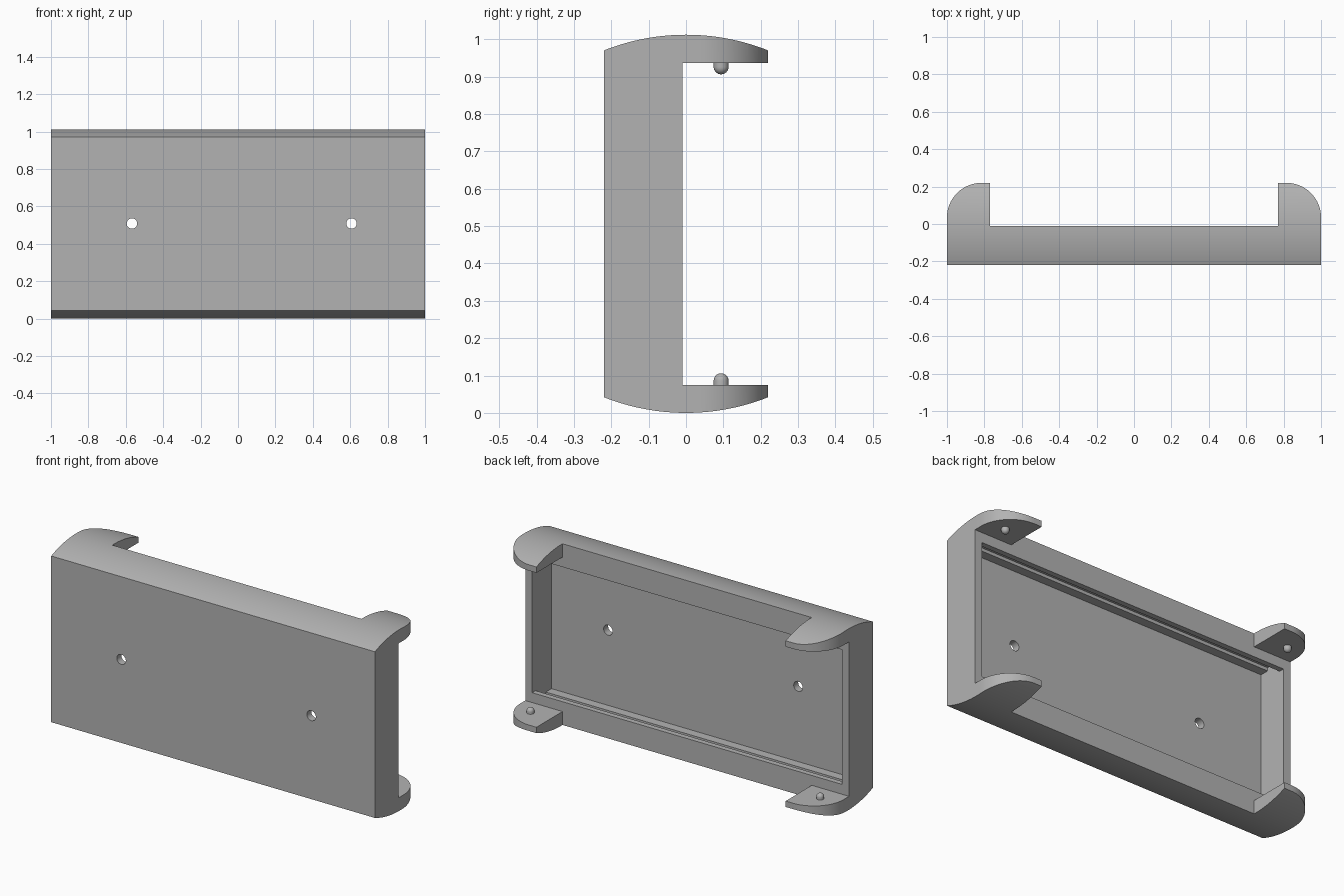
import bpy, bmesh, math
from mathutils import Vector

cube = bpy.data.objects.get("Cube")
if cube:
    bpy.data.objects.remove(cube, do_unlink=True)

# Single grey plastic material
grey = bpy.data.materials.new("grey plastic")
grey.use_nodes = True
tone = (0.45, 0.45, 0.45, 1)
grey.diffuse_color = tone
grey.node_tree.nodes["Principled BSDF"].inputs["Base Color"].default_value = tone

H = 1.012          # total height
MID = H / 2
BACK = -0.01       # rear plane of the tray
FRONT = -0.22


def prism(name, points, start, end, axis):
    """Extrude a 2D outline: axis X takes (y, z), Y takes (x, z), Z takes (x, y)."""
    place = {"X": lambda a, b, t: (t, a, b),
             "Y": lambda a, b, t: (a, t, b),
             "Z": lambda a, b, t: (a, b, t)}[axis]
    bm = bmesh.new()
    face = bm.faces.new([bm.verts.new(place(a, b, start)) for a, b in points])
    new = bmesh.ops.extrude_face_region(bm, geom=[face])["geom"]
    shift = Vector(place(0, 0, end - start))
    bmesh.ops.translate(bm, vec=shift, verts=[v for v in new if isinstance(v, bmesh.types.BMVert)])
    bmesh.ops.recalc_face_normals(bm, faces=bm.faces)
    return add(name, bm)


def add(name, bm):
    mesh = bpy.data.meshes.new(name)
    bm.to_mesh(mesh)
    bm.free()
    mesh.materials.append(grey)
    obj = bpy.data.objects.new(name, mesh)
    bpy.context.collection.objects.link(obj)
    return obj


def rect(a0, a1, b0, b1):
    return [(a0, b0), (a1, b0), (a1, b1), (a0, b1)]


def circle(a, b, r, n=24):
    return [(a + r * math.cos(2 * math.pi * i / n), b + r * math.sin(2 * math.pi * i / n))
            for i in range(n)]


def combine(obj, cutter, operation="DIFFERENCE"):
    """Apply a boolean and discard its helper object."""
    cutter.hide_render = True
    mod = obj.modifiers.new("cut", "BOOLEAN")
    mod.operation, mod.solver, mod.object = operation, "EXACT", cutter
    graph = bpy.context.evaluated_depsgraph_get()
    mesh = bpy.data.meshes.new_from_object(obj.evaluated_get(graph))
    obj.modifiers.clear()
    obj.data = mesh
    bpy.data.objects.remove(cutter, do_unlink=True)


def smooth(obj):
    bpy.ops.object.select_all(action="DESELECT")
    obj.select_set(True)
    bpy.context.view_layer.objects.active = obj
    bpy.ops.object.shade_smooth_by_angle(angle=math.radians(30))


# Side profile with bowed top and bottom
R, N = 0.597, 32
bow = [(FRONT + 0.44 * i / N) for i in range(N + 1)]
low = [(y, R - math.sqrt(R * R - y * y)) for y in bow]
body = prism("bracket_body", low + [(y, H - z) for y, z in reversed(low)], -1, 1, "X")

# Plan outline: straight tray with a rounded lug at each end
RC = 0.185
corner = [(0.815 + RC * math.cos(a), 0.035 + RC * math.sin(a))
          for a in (math.pi / 2 * i / 20 for i in range(21))]
half = [(1, -0.5)] + corner + [(0.77, 0.22), (0.77, BACK)]
plan = half + [(-x, y) for x, y in reversed(half)]
combine(body, prism("plan_outline", plan, -0.2, 1.2, "Z"), "INTERSECT")

# Open space between the upper and lower lugs
combine(body, prism("lug_gap", rect(BACK, 0.5, 0.075, H - 0.075), -1.2, 1.2, "X"))

# Rear pocket with a lip, a groove and an inner shelf on its long sides
pocket_low = [(0.05, 0.13), (-0.04, 0.13), (-0.04, 0.07), (-0.13, 0.07),
              (-0.13, 0.088), (-0.18, 0.088)]
pocket = pocket_low + [(y, H - z) for y, z in reversed(pocket_low)]
combine(body, prism("pocket", pocket, -0.957, 0.957, "X"))

# Screw holes
for x in (-0.567, 0.607):
    combine(body, prism("screw_hole", circle(x, 0.508, 0.028), -0.4, -0.1, "Y"))
smooth(body)

# Round-nosed locating pegs on the inner faces of the lugs
PEG = 0.02
for level, up in (("lower", 1), ("upper", -1)):
    for side, sx in (("left", 1), ("right", -1)):
        bm = bmesh.new()
        bmesh.ops.create_uvsphere(bm, u_segments=24, v_segments=16, radius=PEG)
        for v in bm.verts:
            if v.co.z < -0.001:      # lower half becomes a straight shank
                v.co.xy = v.co.xy.normalized() * PEG if v.co.xy.length > 0.001 else (0, 0)
                v.co.z = -0.02
            v.co.z = MID + up * (0.086 + v.co.z - MID)
            v.co.x += 0.895 * sx
            v.co.y += 0.094
        bmesh.ops.remove_doubles(bm, verts=bm.verts, dist=0.0001)
        bmesh.ops.recalc_face_normals(bm, faces=bm.faces)
        smooth(add(f"{level}_{side}_peg", bm))
